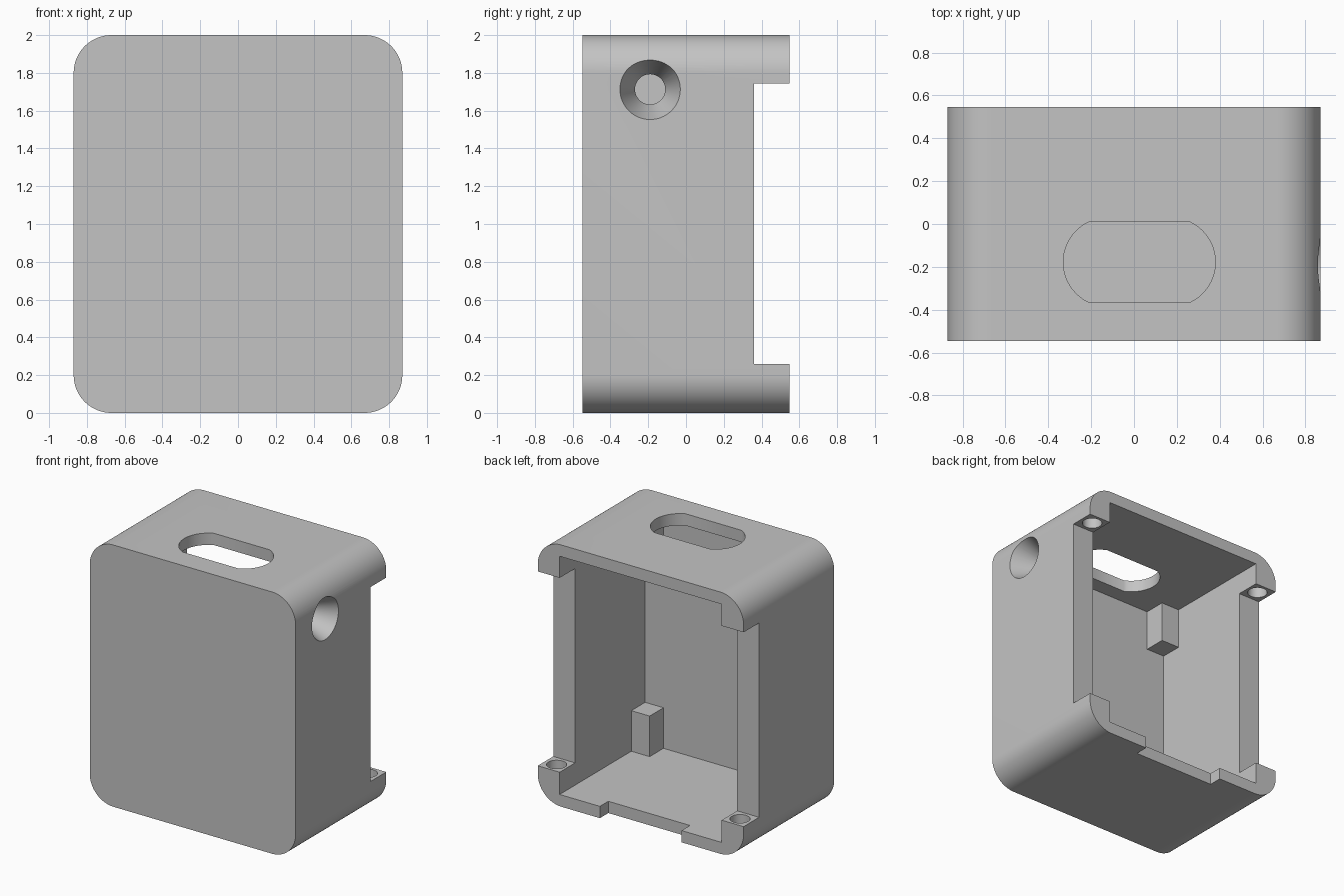
import bpy, bmesh, math
from mathutils import Matrix

if "Cube" in bpy.data.objects:
    bpy.data.objects.remove(bpy.data.objects["Cube"])

W, D, H, R = 0.87, 0.547, 2.0, 0.20        # half width, half depth, height, corner radius
IN_X, IN_Y, Z0, Z1 = 0.685, -0.485, 0.09, 1.91  # cavity limits
HOLE_SEG = 64

grey = bpy.data.materials.new("plain grey")
grey.diffuse_color = (0.55, 0.55, 0.55, 1)
grey.use_nodes = True
grey.node_tree.nodes["Principled BSDF"].inputs["Base Color"].default_value = grey.diffuse_color


def make(name, bm):
    bmesh.ops.recalc_face_normals(bm, faces=bm.faces)
    me = bpy.data.meshes.new(name)
    bm.to_mesh(me)
    bm.free()
    ob = bpy.data.objects.new(name, me)
    bpy.context.collection.objects.link(ob)
    me.materials.append(grey)
    return ob


def box(name, x0, x1, y0, y1, z0, z1):
    bm = bmesh.new()
    bmesh.ops.create_cube(bm, size=1)
    for v in bm.verts:
        v.co = ((x0, x1)[v.co.x > 0], (y0, y1)[v.co.y > 0], (z0, z1)[v.co.z > 0])
    return make(name, bm)


def prism(name, pts, offset):
    """Extrude a closed outline of 3D points along an offset."""
    bm = bmesh.new()
    face = bm.faces.new([bm.verts.new(p) for p in pts])
    new = bmesh.ops.extrude_face_region(bm, geom=[face])["geom"]
    bmesh.ops.translate(bm, vec=offset, verts=[g for g in new if isinstance(g, bmesh.types.BMVert)])
    return make(name, bm)


def cone(name, r1, r2, depth, matrix):
    bm = bmesh.new()
    bmesh.ops.create_cone(bm, cap_ends=True, segments=HOLE_SEG, radius1=r1, radius2=r2,
                          depth=depth, matrix=matrix)
    return make(name, bm)


def arc(cx, cy, r, a0, a1, n):
    return [(cx + r * math.cos(math.radians(a0 + (a1 - a0) * i / n)),
             cy + r * math.sin(math.radians(a0 + (a1 - a0) * i / n))) for i in range(n + 1)]


# Case block with four rounded corners
outline = []
for cx, cz, a in ((W - R, H - R, 0), (R - W, H - R, 90), (R - W, R, 180), (W - R, R, 270)):
    outline += arc(cx, cz, R, a, a + 90, 20)
case = prism("case", [(x, -D, z) for x, z in outline], (0, 2 * D, 0))

# Cavity, side cut-outs between the lugs, and notch in the floor edge
cutters = [
    box("cavity_cutter", -IN_X, IN_X, IN_Y, 0.8, Z0, Z1),
    box("side_cutter", -1.2, 1.2, 0.36, 0.8, 0.26, 1.745),
    box("notch_cutter", -0.345, 0.345, 0.445, 0.8, -0.2, 0.3),
]

# Slot in the top: two round ends with flattened sides
half = math.degrees(math.asin(0.1875 / 0.207))
slot = arc(0.173, -0.178, 0.207, -half, half, 20) + arc(-0.123, -0.178, 0.207, 180 - half, 180 + half, 20)
cutters.append(prism("slot_cutter", [(x, y, 1.8) for x, y in slot], (0, 0, 0.4)))

# Tapered hole through the right wall (extended past both surfaces)
slope = 0.08 / (W - IN_X)
cutters.append(cone("side_hole_cutter", 0.08 - 0.02 * slope, 0.16 + 0.02 * slope, W - IN_X + 0.04,
                    Matrix.Translation(((W + IN_X) / 2, -0.19, 1.713)) @ Matrix.Rotation(math.pi / 2, 4, 'Y')))

# Round blind holes in the four lugs
for x in (-0.775, 0.775):
    for z in (0.26, 1.745):
        cutters.append(cone("lug_hole_cutter", 0.07, 0.07, 0.24,
                            Matrix.Translation((x, 0.455, z))))

for c in cutters:
    c.hide_render = True
    m = case.modifiers.new("cut", 'BOOLEAN')
    m.operation, m.solver, m.object = 'DIFFERENCE', 'EXACT', c
bpy.context.view_layer.objects.active = case
case.select_set(True)
for m in list(case.modifiers):
    bpy.ops.object.modifier_apply(modifier=m.name)
for c in cutters:
    bpy.data.objects.remove(c)
bpy.ops.object.shade_smooth_by_angle(angle=math.radians(30))

# Corner posts inside, against the front wall
E = 0.02  # how far the posts sink into the walls
for sx, side in ((-1, "left"), (1, "right")):
    xs = sorted((sx * 0.53, sx * (IN_X + E)))
    box("lower_post_" + side, *xs, IN_Y - E, -0.318, Z0 - E, 0.40)
    box("upper_post_" + side, *xs, IN_Y - E, -0.318, 1.60, Z1 + E)
